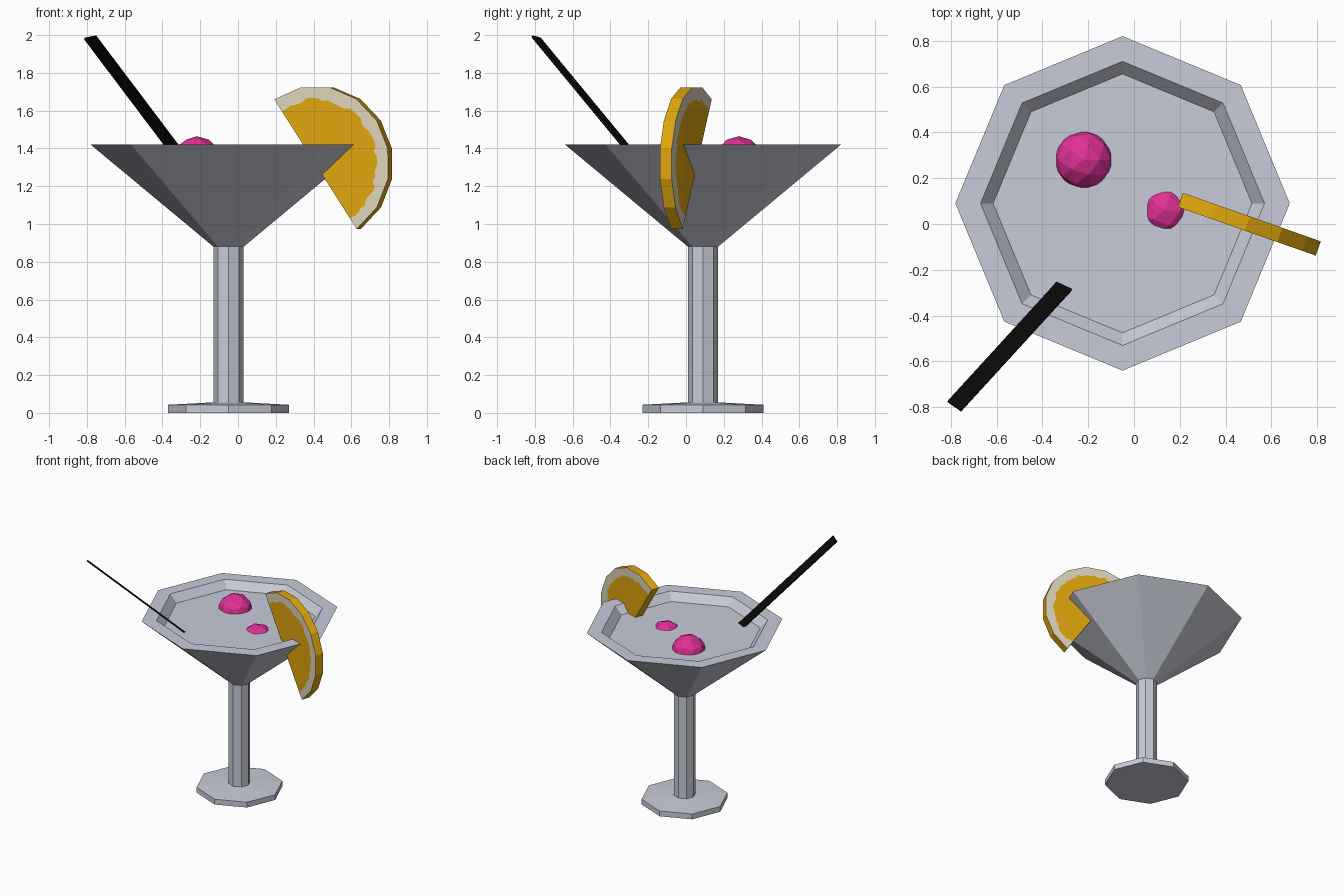
import bpy, bmesh, math, random
from mathutils import Vector, Matrix

if "Cube" in bpy.data.objects:
    bpy.data.objects.remove(bpy.data.objects["Cube"])

random.seed(4)
AXIS = Vector((-0.05, 0.09, 0))      # centre line of the glass
DRINK_Z = 1.36


def material(name, rgb):
    m = bpy.data.materials.new(name)
    m.diffuse_color = (*rgb, 1)
    m.use_nodes = True
    m.node_tree.nodes["Principled BSDF"].inputs["Base Color"].default_value = m.diffuse_color
    return m


GLASS = material("pale grey glass", (0.58, 0.60, 0.69))
GOLD = material("orange flesh", (0.74, 0.38, 0.004))
PITH = material("cream pith", (0.73, 0.66, 0.50))
PINK = material("pink cherry", (0.75, 0.03, 0.30))
BLACK = material("black straw", (0.003, 0.003, 0.003))


def finish(name, bm, *mats, recalc=True):
    if recalc:
        bmesh.ops.recalc_face_normals(bm, faces=bm.faces[:])
    me = bpy.data.meshes.new(name)
    bm.to_mesh(me)
    bm.free()
    for m in mats:
        me.materials.append(m)
    ob = bpy.data.objects.new(name, me)
    bpy.context.collection.objects.link(ob)
    return ob


def lathe(name, profile, mat, cap_start=False, cap_end=False, sides=8):
    """Octagonal turned part around the glass axis, profile as (radius, z)."""
    bm = bmesh.new()
    rings = []
    for r, z in profile:
        rings.append([bm.verts.new(AXIS + Vector((r * math.cos(a), r * math.sin(a), z)))
                      for a in (i * math.tau / sides for i in range(sides))])
    for lo, hi in zip(rings, rings[1:]):
        for i in range(sides):
            j = (i + 1) % sides
            bm.faces.new((lo[i], lo[j], hi[j], hi[i]))
    if cap_start:
        bm.faces.new(rings[0][::-1])
    if cap_end:
        bm.faces.new(rings[-1])
    return finish(name, bm, mat, recalc=False)


# Glass: foot with stem, then the wide bowl with its rim
lathe("foot_and_stem", [(0.32, 0), (0.32, 0.043), (0.08, 0.056), (0.08, 0.88)],
      GLASS, cap_start=True)
lathe("bowl", [(0.08, 0.88), (0.73, 1.42), (0.62, 1.42), (0.565, DRINK_Z)], GLASS)

# Drink surface inside the bowl
lathe("drink", [(0.565, DRINK_Z)], GLASS, cap_end=True)

# Two faceted cherries, partly sunk in the drink
for name, pos in (("large_cherry", (-0.22, 0.28, 1.335)),
                  ("sunken_cherry", (0.135, 0.06, 1.266))):
    bm = bmesh.new()
    bmesh.ops.create_icosphere(bm, subdivisions=2, radius=0.13,
                               matrix=Matrix.Translation(pos))
    finish(name, bm, PINK)

# Flat straw leaning out over the front left
top = Vector((-0.783, -0.794, 1.988))
d = Vector((0.43, 0.47, -0.57)).normalized()
w = Vector((0.815, -0.56, 0.153))
w = (w - d * w.dot(d)).normalized()
n = d.cross(w)
length = 0.98
frame = Matrix((w * 0.074, n * 0.013, d * length)).transposed().to_4x4()
frame.translation = top + d * length / 2
bm = bmesh.new()
bmesh.ops.create_cube(bm, size=1, matrix=frame)
finish("straw", bm, BLACK)

# Half orange slice on the rim: 8 arc segments, pith band with a ragged inner edge
R, SEGS, SUB, THICK = 0.414, 8, 5, 0.066
front = Vector((0.41, -0.003, 1.317))
u = Vector((0.943, -0.332, 0)).normalized()
back = Vector((0.332, 0.943, 0)).normalized() * THICK
start, step = math.radians(124), math.pi / SEGS
bm = bmesh.new()
edges = []
for offset in (Vector(), back):
    c = front + offset
    centre = bm.verts.new(c)
    outer, inner = [], []
    for k in range(SEGS * SUB + 1):
        t = k * step / SUB
        a = start - t
        ray = u * math.cos(a) + Vector((0, 0, math.sin(a)))
        rim = R * math.cos(step / 2) / math.cos(t % step - step / 2)
        outer.append(bm.verts.new(c + ray * rim))
        inner.append(bm.verts.new(c + ray * (0.343 + random.uniform(-0.012, 0.012))))
    for k in range(SEGS * SUB):
        bm.faces.new((outer[k], outer[k + 1], inner[k + 1], inner[k])).material_index = 1
        bm.faces.new((inner[k], inner[k + 1], centre))
    edges.append([centre, inner[0]] + outer + [inner[-1]])
# Peel and straight cut between the two faces
f, b = edges
for i in range(len(f)):
    j = (i + 1) % len(f)
    bm.faces.new((f[i], f[j], b[j], b[i]))
finish("orange_slice", bm, GOLD, PITH)
